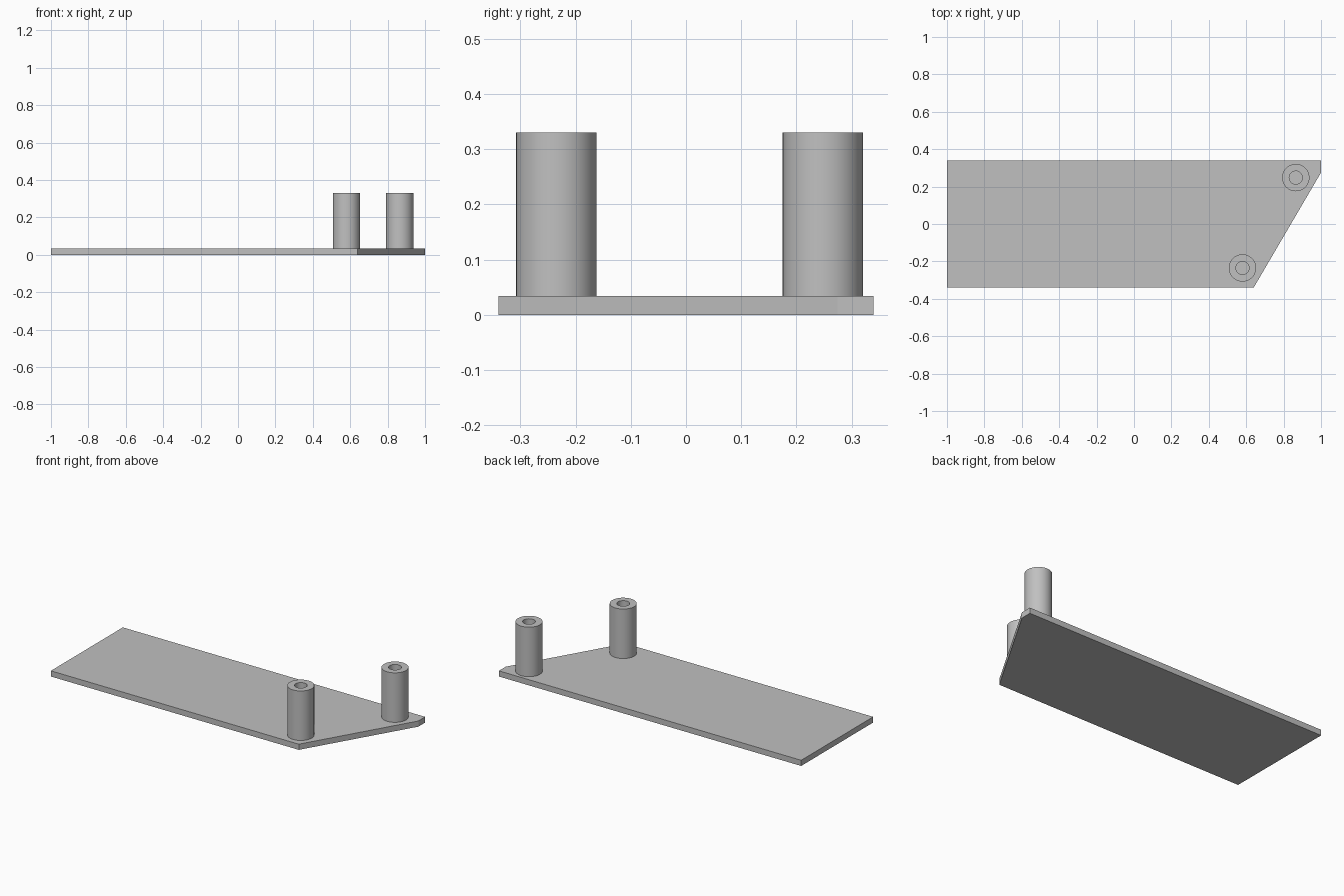
import bpy
import bmesh
from math import cos, sin, tau, radians

cube = bpy.data.objects.get("Cube")
if cube:
    bpy.data.objects.remove(cube, do_unlink=True)

PLATE_TOP = 0.034
POST_TOP = 0.33
OUTER_R, BORE_R = 0.073, 0.035
SIDES = 48

# Single grey material
grey = bpy.data.materials.new("light grey")
grey.use_nodes = True
colour = (0.53, 0.53, 0.53, 1)
grey.diffuse_color = colour
grey.node_tree.nodes["Principled BSDF"].inputs["Base Color"].default_value = colour


def finish(name, bm):
    bmesh.ops.recalc_face_normals(bm, faces=bm.faces)
    mesh = bpy.data.meshes.new(name)
    bm.to_mesh(mesh)
    bm.free()
    mesh.materials.append(grey)
    obj = bpy.data.objects.new(name, mesh)
    bpy.context.collection.objects.link(obj)
    return obj


# Base plate: rectangle with one slanted end, extruded upward
outline = [(-1, -0.34), (0.64, -0.34), (1, 0.275), (1, 0.34), (-1, 0.34)]
bm = bmesh.new()
face = bm.faces.new([bm.verts.new((x, y, 0)) for x, y in outline])
extruded = bmesh.ops.extrude_face_region(bm, geom=[face])["geom"]
top = [v for v in extruded if isinstance(v, bmesh.types.BMVert)]
bmesh.ops.translate(bm, verts=top, vec=(0, 0, PLATE_TOP))
finish("base_plate", bm)


# Hollow post: outer wall, top rim, bore wall and bore floor
def hollow_post(name, x, y):
    bm = bmesh.new()
    rings = []
    for r, z in ((OUTER_R, PLATE_TOP), (OUTER_R, POST_TOP),
                 (BORE_R, POST_TOP), (BORE_R, PLATE_TOP)):
        rings.append([bm.verts.new((r * cos(tau * i / SIDES), r * sin(tau * i / SIDES), z))
                      for i in range(SIDES)])
    # the last pair closes the underside around the bore
    for a, b in zip(rings, rings[1:] + rings[:1]):
        for i in range(SIDES):
            j = (i + 1) % SIDES
            bm.faces.new((a[i], a[j], b[j], b[i]))
    post = finish(name, bm)
    post.location = (x, y, 0)
    bpy.ops.object.select_all(action="DESELECT")
    post.select_set(True)
    bpy.context.view_layer.objects.active = post
    bpy.ops.object.shade_smooth_by_angle(angle=radians(30))


hollow_post("front_post", 0.58, -0.235)
hollow_post("back_post", 0.865, 0.248)
